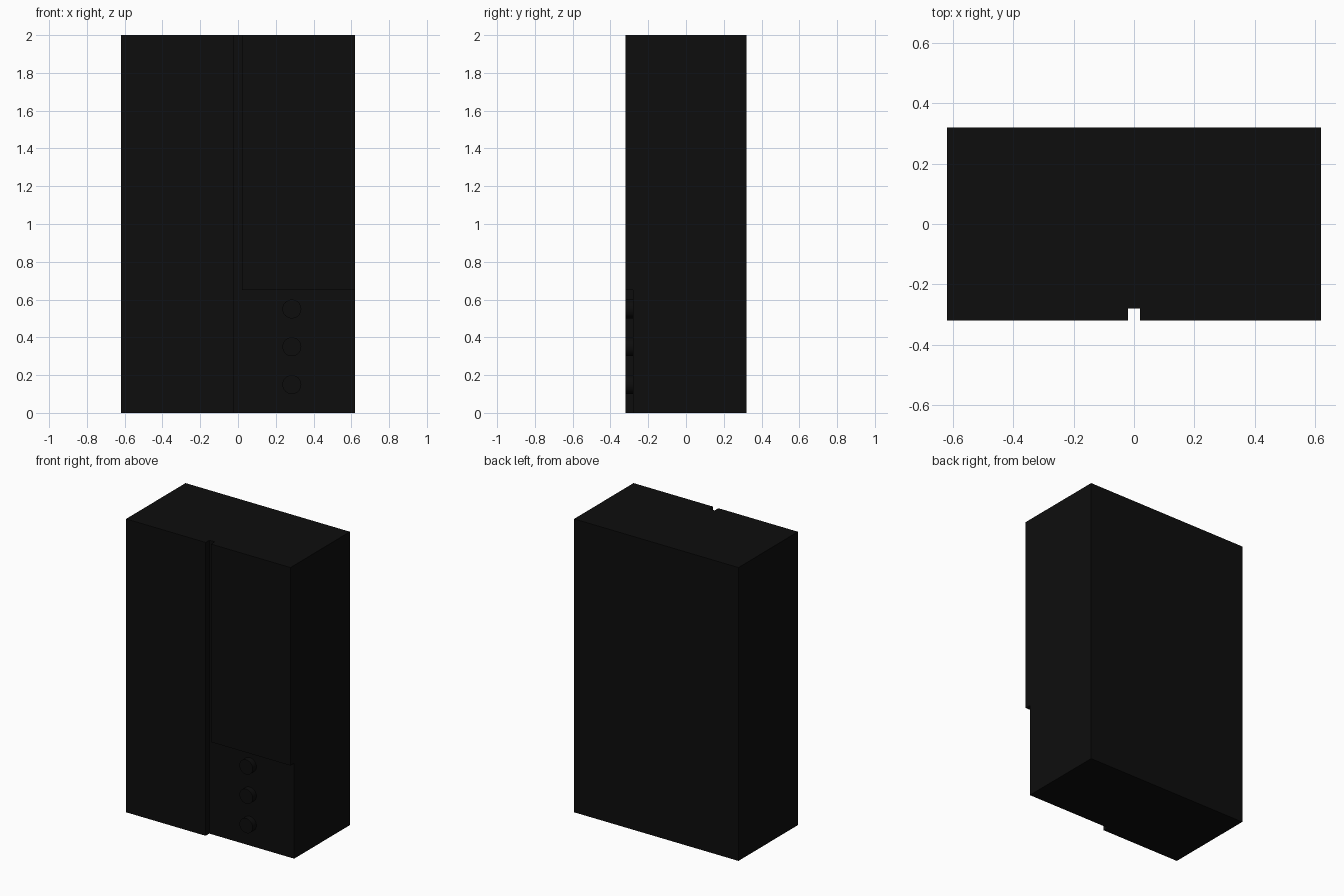
import bpy, math

if "Cube" in bpy.data.objects:
    bpy.data.objects.remove(bpy.data.objects["Cube"])

black = bpy.data.materials.new("black_lacquer")
black.diffuse_color = (0.004, 0.004, 0.004, 1)
black.use_nodes = True
black.node_tree.nodes["Principled BSDF"].inputs["Base Color"].default_value = black.diffuse_color


def box(name, lo, hi):
    center = [(a + b) / 2 for a, b in zip(lo, hi)]
    bpy.ops.mesh.primitive_cube_add(size=1, location=center)
    ob = bpy.context.object
    ob.name = name
    ob.scale = [b - a for a, b in zip(lo, hi)]
    bpy.ops.object.transform_apply(location=False, rotation=False, scale=True)
    ob.data.materials.append(black)
    return ob


W, D, H = 0.62, 0.32, 2.0   # half width, half depth, height
DOOR_BACK = -0.28
GAP = 0.02

# Carcass
box("cabinet_body", (-W, DOOR_BACK, 0), (W, D, H))

# Full-height left door, shorter right door above the drawers
box("left_door", (-W, -D, 0), (-GAP, DOOR_BACK, H))
box("right_door", (GAP, -D, 0.65), (W, DOOR_BACK, H))

# Round drawer knobs in the recess
for i in range(3):
    bpy.ops.mesh.primitive_cylinder_add(
        vertices=32, radius=0.05, depth=0.04,
        location=(0.285, -0.30, 0.15 + 0.2 * i),
        rotation=(math.pi / 2, 0, 0))
    knob = bpy.context.object
    knob.name = f"drawer_knob_{i + 1}"
    knob.data.materials.append(black)
    bpy.ops.object.shade_smooth_by_angle(angle=math.radians(40))
